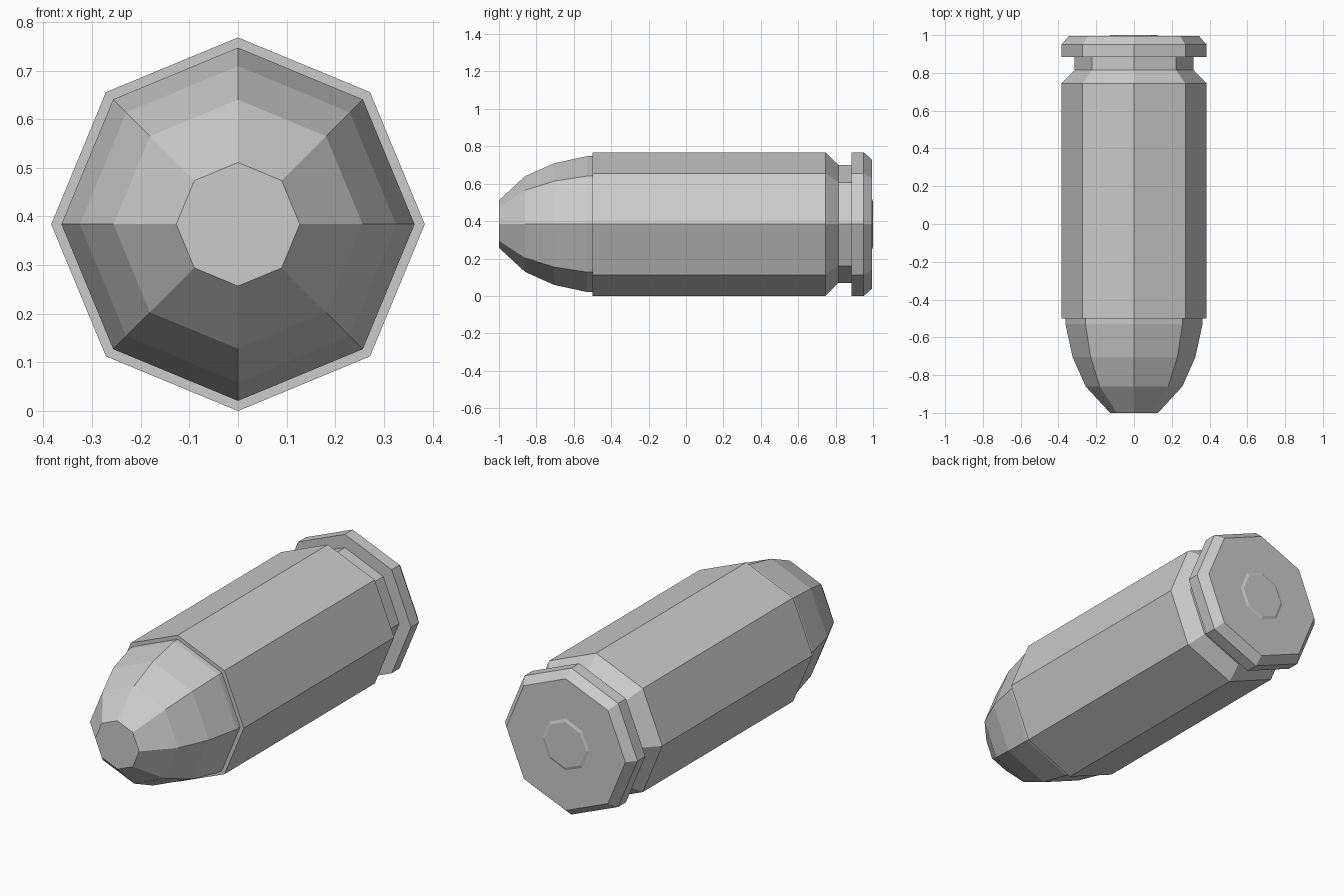
import bpy, math

cube = bpy.data.objects.get("Cube")
if cube:
    bpy.data.objects.remove(cube, do_unlink=True)

SIDES = 8
AXIS_Z = 0.384

metal = bpy.data.materials.new("grey_metal")
metal.use_nodes = True
grey = (0.6, 0.6, 0.6, 1)
metal.diffuse_color = grey
metal.node_tree.nodes["Principled BSDF"].inputs["Base Color"].default_value = grey


def lathe(name, profile):
    """Sweep (y, radius) rings into a capped eight-sided solid along y."""
    verts, faces = [], []
    for y, r in profile:
        for i in range(SIDES):
            a = math.tau * i / SIDES
            verts.append((r * math.cos(a), y, AXIS_Z + r * math.sin(a)))
    for k in range(len(profile) - 1):
        for i in range(SIDES):
            j = (i + 1) % SIDES
            a, b = k * SIDES, (k + 1) * SIDES
            faces.append((a + i, b + i, b + j, a + j))
    faces.append(tuple(range(SIDES)))
    last = (len(profile) - 1) * SIDES
    faces.append(tuple(last + i for i in reversed(range(SIDES))))
    mesh = bpy.data.meshes.new(name)
    mesh.from_pydata(verts, [], faces)
    mesh.materials.append(metal)
    obj = bpy.data.objects.new(name, mesh)
    bpy.context.collection.objects.link(obj)
    return obj


# Faceted nose with a flat tip, seated in the case mouth
lathe("nose", [(-1, 0.127), (-0.86, 0.256), (-0.705, 0.325),
               (-0.53, 0.363), (-0.49, 0.363)])

# Case body, tapered groove and chamfered rim
lathe("case", [(-0.5, 0.384), (0.745, 0.384), (0.815, 0.315), (0.885, 0.315),
               (0.885, 0.384), (0.95, 0.384), (0.995, 0.345)])

# Small bevelled disc in the middle of the base
lathe("base_disc", [(0.98, 0.135), (0.995, 0.135), (1, 0.12)])
